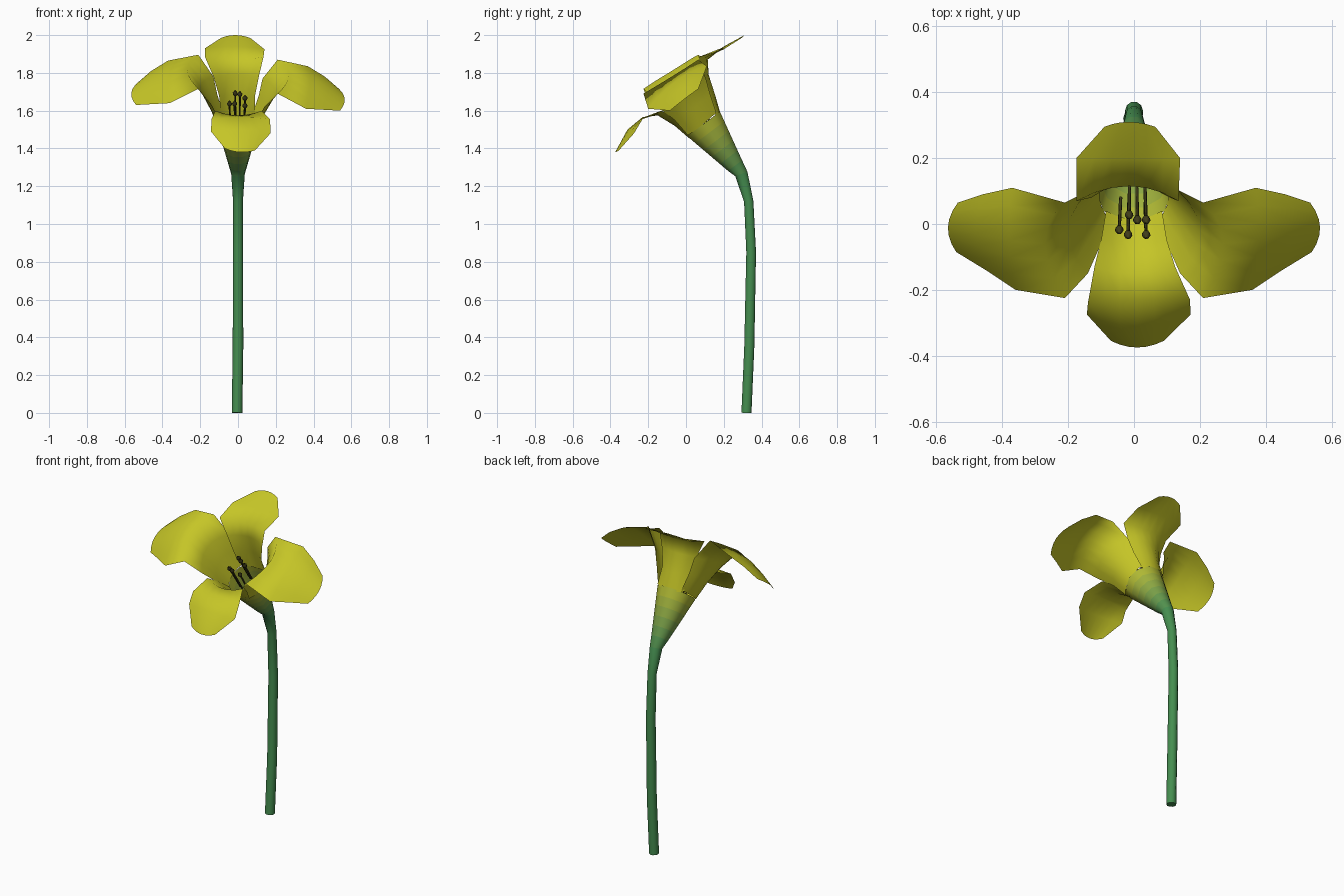
import bpy, bmesh, math
from mathutils import Vector

if "Cube" in bpy.data.objects:
    bpy.data.objects.remove(bpy.data.objects["Cube"])

GREEN, YELLOW = (0.06, 0.27, 0.08), (0.56, 0.56, 0.02)


def material(name, rgb):
    m = bpy.data.materials.new(name)
    m.diffuse_color = (*rgb, 1)
    m.use_nodes = True
    m.node_tree.nodes["Principled BSDF"].inputs["Base Color"].default_value = m.diffuse_color
    return m


def mesh_object(name, verts, faces, mats, mat_index=None):
    me = bpy.data.meshes.new(name)
    me.from_pydata(verts, [], faces)
    bm = bmesh.new()
    bm.from_mesh(me)
    bmesh.ops.recalc_face_normals(bm, faces=bm.faces)
    bm.to_mesh(me)
    bm.free()
    for m in mats:
        me.materials.append(m)
    for i, p in enumerate(me.polygons):
        p.use_smooth = len(p.vertices) < 5
        p.material_index = mat_index[i] if mat_index else 0
    ob = bpy.data.objects.new(name, me)
    bpy.context.collection.objects.link(ob)
    return ob


def tube(name, path, radii, mats, sides=10, mat_index=None, cap=True):
    """Rings swept along a path; one material index per segment."""
    pts = [Vector(p) for p in path]
    verts, faces, idx = [], [], []
    for i, p in enumerate(pts):
        d = (pts[min(i + 1, len(pts) - 1)] - pts[max(i - 1, 0)]).normalized()
        u = Vector((1, 0, 0))
        u = (u - d * u.dot(d)).normalized()
        w = d.cross(u)
        for k in range(sides):
            a = 2 * math.pi * k / sides
            verts.append(p + radii[i] * (u * math.cos(a) + w * math.sin(a)))
    for i in range(len(pts) - 1):
        for k in range(sides):
            n = (k + 1) % sides
            faces.append((i * sides + k, i * sides + n,
                          (i + 1) * sides + n, (i + 1) * sides + k))
            idx.append(mat_index[i] if mat_index else 0)
    if cap:
        faces.append(tuple(range(sides)))
        idx.append(0)
    return mesh_object(name, verts, faces, mats, idx)


def petal(name, rows, mat, fix=lambda p: p, cols=6):
    """Each row is edge, middle, edge; a parabola is run through the three."""
    verts, faces = [], []
    for a, m, b in rows:
        a, m, b = Vector(a), Vector(m), Vector(b)
        for k in range(cols + 1):
            t = k / cols
            p = a * (1 - t) * (1 - 2 * t) + m * 4 * t * (1 - t) + b * t * (2 * t - 1)
            verts.append(fix(p))
    n = cols + 1
    for r in range(len(rows) - 1):
        for k in range(cols):
            i = r * n + k
            faces.append((i, i + 1, i + n + 1, i + n))
    return mesh_object(name, verts, faces, [mat])


yellow = material("petal_yellow", YELLOW)
dark = material("stamen_dark", (0.05, 0.045, 0.01))

# Stem, with the flared flower tube fading from green to yellow
STEPS = 6
blend = [material(f"stem_blend_{i}", [g + (y - g) * (i / STEPS) ** 1.5 * 0.75
         for g, y in zip(GREEN, YELLOW)]) for i in range(STEPS + 1)]
path = [(-0.005, 0.32, 0), (0, 0.335, 0.35), (0, 0.345, 0.85),
        (0, 0.332, 1.12), (0, 0.293, 1.265)]
radii = [0.028, 0.028, 0.027, 0.026, 0.036]
start, end = Vector(path[-1]), Vector((0, 0.093, 1.53))
for i in range(1, STEPS + 1):
    path.append(start.lerp(end, i / STEPS))
    radii.append(0.036 + 0.078 * i / STEPS)
tube("stem", path, radii, blend, mat_index=[0] * 4 + list(range(1, STEPS + 1)))

# Upper petal
petal("upper_petal", [
    [(-0.09, 0.15, 1.58), (0, 0.185, 1.575), (0.09, 0.15, 1.58)],
    [(-0.10, 0.10, 1.68), (-0.01, 0.155, 1.68), (0.09, 0.10, 1.68)],
    [(-0.13, 0.08, 1.78), (-0.015, 0.12, 1.79), (0.11, 0.08, 1.78)],
    [(-0.175, 0.07, 1.885), (-0.015, 0.115, 1.87), (0.135, 0.07, 1.885)],
    [(-0.175, 0.20, 1.93), (-0.015, 0.20, 1.94), (0.14, 0.20, 1.925)],
    [(-0.09, 0.295, 1.985), (-0.015, 0.31, 2.0), (0.065, 0.295, 1.985)]], yellow)

# Lower petal
petal("lower_petal", [
    [(-0.085, 0.04, 1.49), (0, 0.015, 1.455), (0.085, 0.04, 1.49)],
    [(-0.10, -0.05, 1.555), (0, -0.06, 1.52), (0.10, -0.05, 1.555)],
    [(-0.12, -0.13, 1.60), (0, -0.15, 1.575), (0.125, -0.13, 1.60)],
    [(-0.14, -0.24, 1.555), (0.01, -0.23, 1.565), (0.17, -0.23, 1.555)],
    [(-0.143, -0.275, 1.49), (0.01, -0.31, 1.50), (0.172, -0.275, 1.48)],
    [(-0.07, -0.355, 1.40), (0.01, -0.375, 1.38), (0.09, -0.355, 1.39)]], yellow)

# Side petals: back edge, middle, front edge; the left one is mirrored and a bit higher
side = [
    [(0.08, 0.16, 1.59), (0.105, 0.08, 1.52), (0.07, 0.01, 1.47)],
    [(0.11, 0.13, 1.68), (0.15, 0.03, 1.61), (0.10, -0.06, 1.55)],
    [(0.13, 0.105, 1.77), (0.20, -0.02, 1.70), (0.14, -0.15, 1.62)],
    [(0.21, 0.065, 1.87), (0.27, -0.06, 1.79), (0.21, -0.225, 1.69)],
    [(0.37, 0.11, 1.835), (0.38, -0.05, 1.76), (0.36, -0.20, 1.61)],
    [(0.46, 0.09, 1.78), (0.48, -0.03, 1.715), (0.45, -0.14, 1.605)],
    [(0.535, 0.065, 1.715), (0.565, -0.01, 1.66), (0.54, -0.085, 1.60)]]
petal("right_petal", side, yellow)
petal("left_petal", side, yellow,
      lambda p: Vector((-p.x, p.y, p.z + 0.03 * min(1, max(0, (p.x - 0.08) / 0.15)))))

# Stamens: thin filaments with a small head
heads = [(-0.045, -0.02, 1.64), (-0.018, -0.035, 1.64), (-0.015, 0.025, 1.695),
         (0.01, 0.01, 1.69), (0.037, 0.01, 1.67), (0.037, -0.035, 1.63)]
for i, h in enumerate(heads):
    tip = Vector(h)
    base = Vector((h[0] * 0.9, h[1] + 0.10, h[2] - 0.15))
    d = (tip - base).normalized()
    pts = [base, tip - d * 0.02, tip - d * 0.012, tip, tip + d * 0.016]
    tube(f"stamen_{i + 1}", pts, [0.005, 0.005, 0.012, 0.013, 0.002],
         [dark], sides=6)
